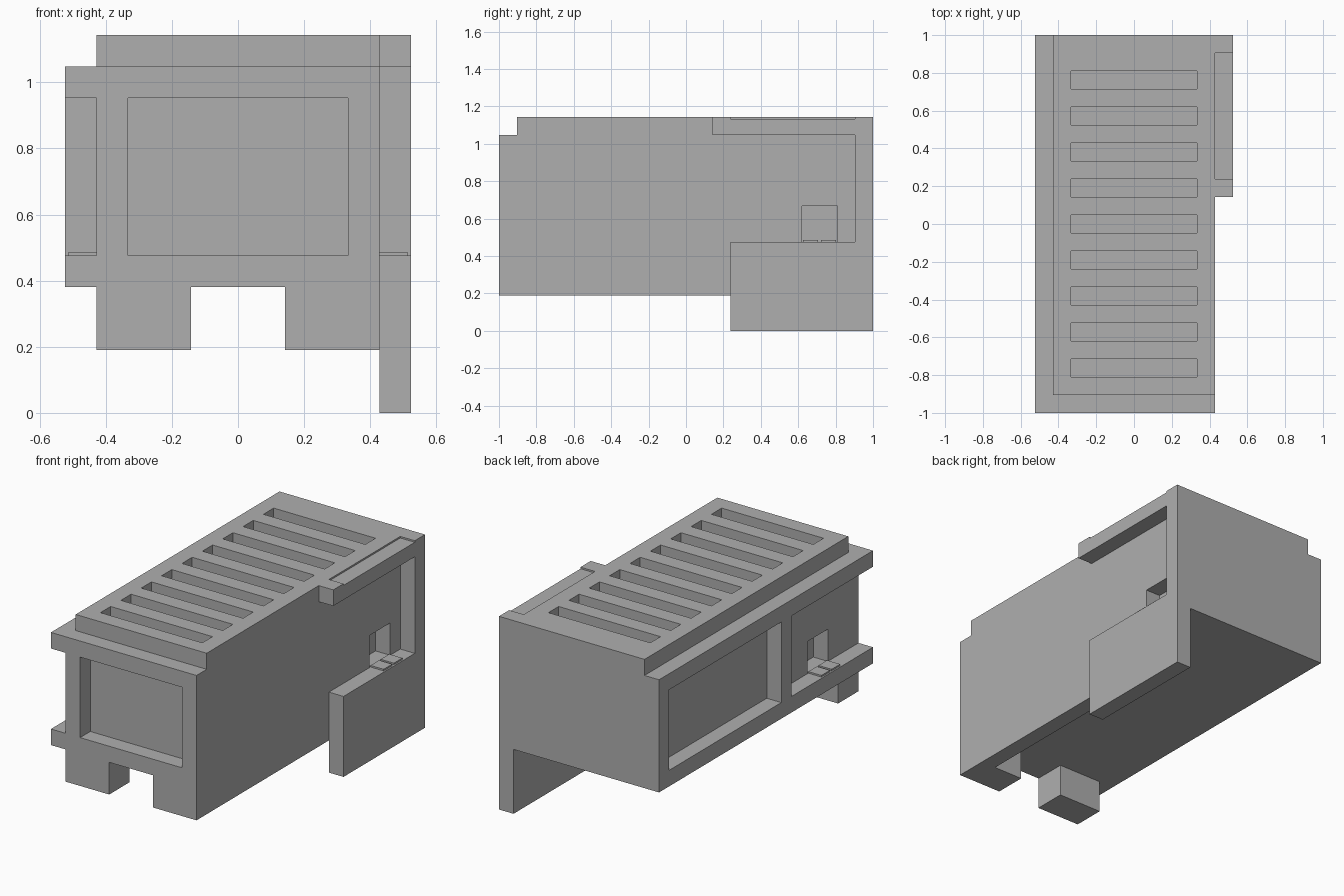
import bpy
import bmesh
from mathutils import Matrix, Vector

cube = bpy.data.objects.get("Cube")
if cube:
    bpy.data.objects.remove(cube, do_unlink=True)

U = 2 / 21  # one module; all sizes below are in modules

grey = bpy.data.materials.new("plain grey")
grey.use_nodes = True
colour = (0.43, 0.43, 0.43, 1)
grey.diffuse_color = colour
grey.node_tree.nodes["Principled BSDF"].inputs["Base Color"].default_value = colour


def boxes(name, *spans):
    """One object made of boxes, each given as x, y and z ranges."""
    bm = bmesh.new()
    for span in spans:
        size = Vector([b - a for a, b in span]) * U
        mid = Vector([(a + b) / 2 for a, b in span]) * U
        bmesh.ops.create_cube(bm, size=1, matrix=Matrix.Translation(mid) @ Matrix.Diagonal(size).to_4x4())
    mesh = bpy.data.meshes.new(name)
    bm.to_mesh(mesh)
    bm.free()
    mesh.materials.append(grey)
    obj = bpy.data.objects.new(name, mesh)
    bpy.context.collection.objects.link(obj)
    return obj


def cut(obj, *spans):
    """Subtract boxes from an object."""
    cutter = boxes(obj.name + "_cutter", *spans)
    cutter.hide_render = True
    mod = obj.modifiers.new("cut", "BOOLEAN")
    mod.operation = "DIFFERENCE"
    mod.solver = "EXACT"
    mod.object = cutter
    bpy.context.view_layer.objects.active = obj
    bpy.ops.object.modifier_apply(modifier=mod.name)
    bpy.data.objects.remove(cutter, do_unlink=True)


WIDTH, LENGTH = (-4.5, 4.5), (-10.5, 10.5)
RIGHT, LEFT = (4.5, 5.5), (-5.5, -4.5)

# Main body with the front recess and a square port on each side
body = boxes("body", (WIDTH, LENGTH, (4, 11)))
cut(body,
    ((-3.5, 3.5), (-11, -9.5), (5, 10)),
    ((3.5, 5), (6.5, 8.5), (5, 7)),
    ((-5, -3.5), (-7.5, -5.5), (5, 7)))

# Roof plate with nine slots
roof = boxes("slotted_roof", (WIDTH, (-9.5, 10.5), (11, 12)))
cut(roof, *[((-3.5, 3.5), (2 * i - 0.5, 2 * i + 0.5), (10.5, 12.5)) for i in range(-4, 5)])

# Open frame on the -x side
boxes("side_rails", *[(LEFT, LENGTH, z) for z in ((4, 5), (10, 11))])
boxes("side_posts", *[(LEFT, y, (5, 10)) for y in ((-2.5, -1.5), (9.5, 10.5))])

# Panel, post and grooved top bar on the +x side
boxes("side_panel", (RIGHT, (2.5, 10.5), (0, 5)))
boxes("panel_post", (RIGHT, (9.5, 10.5), (5, 11)))
top_bar = boxes("top_bar", (RIGHT, (1.5, 10.5), (11, 12)))
cut(top_bar, ((4.4, 6), (2.5, 9.5), (11.9, 12.5)))

# Feet and the skirt under the +x edge
for name, x in (("left_foot", (1.5, 4.5)), ("right_foot", (-4.5, -1.5))):
    boxes(name, (x, (-10.5, -8.5), (2, 4)))
boxes("skirt", ((3.5, 4.5), (-8.5, 2.5), (2, 4)))

# Pairs of thin pads in front of the ports
for name, x, y in (("left_pads", (4.5, 5.4), 7.5), ("right_pads", (-5.4, -4.5), -6.5)):
    boxes(name, *[(x, (y + s - 0.42, y + s + 0.42), (5, 5.1)) for s in (-0.5, 0.5)])
